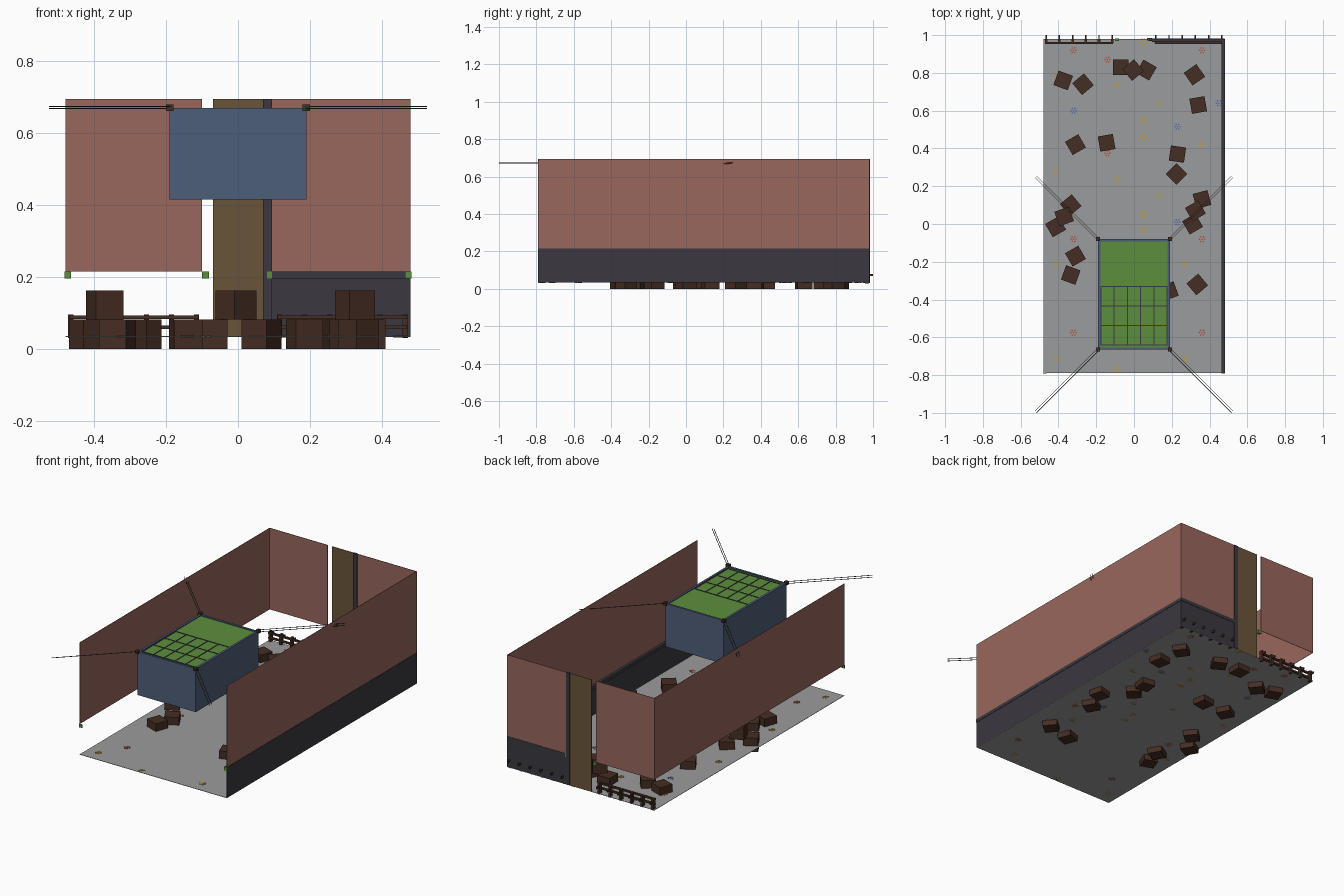
import bpy, bmesh, math
from mathutils import Matrix, Vector

cube = bpy.data.objects.get("Cube")
if cube:
    bpy.data.objects.remove(cube, do_unlink=True)


def material(name, *rgb):
    mat = bpy.data.materials.new(name)
    mat.use_nodes = True
    mat.diffuse_color = (*rgb, 1)
    mat.node_tree.nodes["Principled BSDF"].inputs["Base Color"].default_value = (*rgb, 1)
    return mat


brick = material("brick pink", .32, .135, .108)
dark = material("charcoal", .043, .04, .05)
stone = material("stone grey", .33, .333, .337)
green = material("moss green", .107, .275, .048)
blue = material("slate blue", .076, .114, .19)
wood = material("dark wood", .06, .026, .017)
olive = material("olive brown", .144, .09, .04)
yellow = material("flower yellow", .5, .33, .06)
red = material("flower red", .42, .1, .06)
violet = material("flower blue", .1, .16, .35)


def finish(bm, name, mat):
    mesh = bpy.data.meshes.new(name)
    bm.to_mesh(mesh)
    bm.free()
    mesh.materials.append(mat)
    ob = bpy.data.objects.new(name, mesh)
    bpy.context.scene.collection.objects.link(ob)
    return ob


def add_box(bm, center, size, angle=0):
    m = (Matrix.Translation(center) @ Matrix.Rotation(angle, 4, 'Z')
         @ Matrix.Diagonal((*size, 1)))
    bmesh.ops.create_cube(bm, size=1, matrix=m)


def span(bm, xs, ys, zs):
    """Box given as low-high ranges on each axis."""
    pairs = (xs, ys, zs)
    add_box(bm, Vector([(a + b) / 2 for a, b in pairs]), [b - a for a, b in pairs])


def part(name, mat, *boxes):
    bm = bmesh.new()
    for b in boxes:
        span(bm, *b)
    return finish(bm, name, mat)


# Yard limits
W, FRONT, BACK = .48, -.79, .98
FLOOR, LEDGE, TOP = .035, .215, .695
T = .002
length, back = (FRONT, BACK), (BACK - T, BACK)
upper, lower, trim = (LEDGE, TOP), (FLOOR, LEDGE - .02), (LEDGE - .02, LEDGE)

# Floor and walls
part("floor", stone, ((-W, W), length, (FLOOR - T, FLOOR)))
part("upper_walls", brick,
     ((-W, T - W), length, upper), ((W - T, W), length, upper),
     ((-W, -.1), back, upper), ((.095, W), back, upper))
part("lower_walls", dark,
     ((W - T, W), length, lower), ((.095, W), back, lower))
part("wall_ledge", dark,
     ((W - .016, W + T), length, trim), ((.095, W), (BACK - .016, BACK + T), trim))
part("ledge_end_caps", green,
     *[(sorted((s * (W - .016), s * (W + .003))), (FRONT - T, FRONT + T), trim) for s in (-1, 1)],
     *[(sorted((s * .08, s * .1)), (BACK - .012, BACK + .003), trim) for s in (-1, 1)])

# Doorway
part("door", olive, ((-.07, .07), back, (FLOOR, TOP)))
part("door_post", dark, ((.07, .095), (BACK - .008, BACK + .004), (FLOOR, TOP)))

# Back fences, one each side of the door
for side, label in ((1, "left"), (-1, "right")):
    bm = bmesh.new()
    for i in range(6):
        x = side * (.115 + .07 * i)
        add_box(bm, (x, .968, .063), (.014, .02, .066))
        add_box(bm, (x, .985, .075), (.007, .03, .012))
    for z in (.088, .06):
        add_box(bm, (side * .29, .958, z), (.36, .012, .01))
    finish(bm, label + "_fence", wood)

# Crates: x, y, turn in degrees
crates = [
    (-.375, .76, -20), (-.27, .74, 40), (-.07, .83, 0), (.065, .815, 60),
    (.32, .79, 35), (.34, .63, 10), (-.31, .42, 30), (-.145, .43, 10),
    (.23, .37, -8), (.225, .265, 45), (-.335, .1, 40), (-.415, -.015, 30),
    (.36, .13, 15), (.31, 0, 30), (-.31, -.17, 30), (-.335, -.27, -20),
    (.335, -.32, 40), (.185, -.355, 20)]
stacked = [(-.37, .04, 20), (-.005, .815, 40), (.325, .07, 30)]
S = .081
for name, group, z in (("floor_crates", crates, 0), ("stacked_crates", stacked, S)):
    bm = bmesh.new()
    for x, y, turn in group:
        add_box(bm, (x, y, z + S / 2), (S, S, S), math.radians(turn))
    finish(bm, name, wood)

# Flower clusters on the floor, listed by column
flowers = {
    "yellow_flowers": (yellow, {
        -.41: (.79, .28, -.215, -.715), -.09: (.735, .235, -.77),
        .05: (.965, .55, .46, .05, -.03), .13: (.64, .15),
        .27: (-.215, -.715), .36: (.42,)}),
    "red_flowers": (red, {
        -.32: (.92, -.08, -.575), -.14: (.87, .375), .36: (.92, -.08, -.575)}),
    "blue_flowers": (violet, {
        -.32: (.6,), .23: (.515, .01), .45: (.64,)})}
for name, (mat, columns) in flowers.items():
    bm = bmesh.new()
    for x, ys in columns.items():
        for y in ys:
            spots = [(0, 0)] + [(math.cos(a) * .014, math.sin(a) * .014)
                                for a in (k * math.tau / 6 for k in range(6))]
            for dx, dy in spots:
                add_box(bm, (x + dx, y + dy, FLOOR - .001), (.008, .008, .006), math.pi / 4)
    finish(bm, name, mat)

# Hanging platform: body, raised rim and green top
X, Y0, Y1, Z0, Z1 = .19, -.665, -.08, .415, .67
R = .012
part("platform_body", blue, ((-X, X), (Y0, Y1), (Z0, Z1 - .008)))
part("platform_rim", blue,
     ((-X, R - X), (Y0, Y1), (Z1 - .01, Z1)), ((X - R, X), (Y0, Y1), (Z1 - .01, Z1)),
     ((-X, X), (Y0, Y0 + R), (Z1 - .01, Z1)), ((-X, X), (Y1 - R, Y1), (Z1 - .01, Z1)))
part("platform_grass", green, ((R - X, X - R), (Y0 + R, Y1 - R), (Z1 - .009, Z1 - .005)))

# Grid painted on the front half of the top
bm = bmesh.new()
g0, g1, gx, gz = -.64, -.33, .175, Z1 - .004
for i in range(6):
    add_box(bm, (-gx + i * gx * .4, (g0 + g1) / 2, gz), (.005, g1 - g0, .003))
for i in range(4):
    add_box(bm, (0, g0 + i * (g1 - g0) / 3, gz), (gx * 2, .005, .003))
finish(bm, "platform_grid", dark)

# Corner anchors and twin-strand ropes running out diagonally
anchors, ropes = bmesh.new(), bmesh.new()
for sx in (-1, 1):
    for y, sy in ((Y0, -1), (Y1, 1)):
        add_box(anchors, (sx * X, y, Z1), (.02, .02, .018))
        a = math.atan2(sy, sx)
        run = Vector((math.cos(a), math.sin(a), 0))
        across = Vector((-run.y, run.x, 0))
        reach = .33 * math.sqrt(2)
        for s in (-1, 1):
            mid = Vector((sx * X, y, Z1 + .001 + s * .003)) + run * reach / 2 + across * s * .006
            add_box(ropes, mid, (reach, .0025, .0025), a)
finish(anchors, "corner_anchors", wood)
finish(ropes, "ropes", dark)
